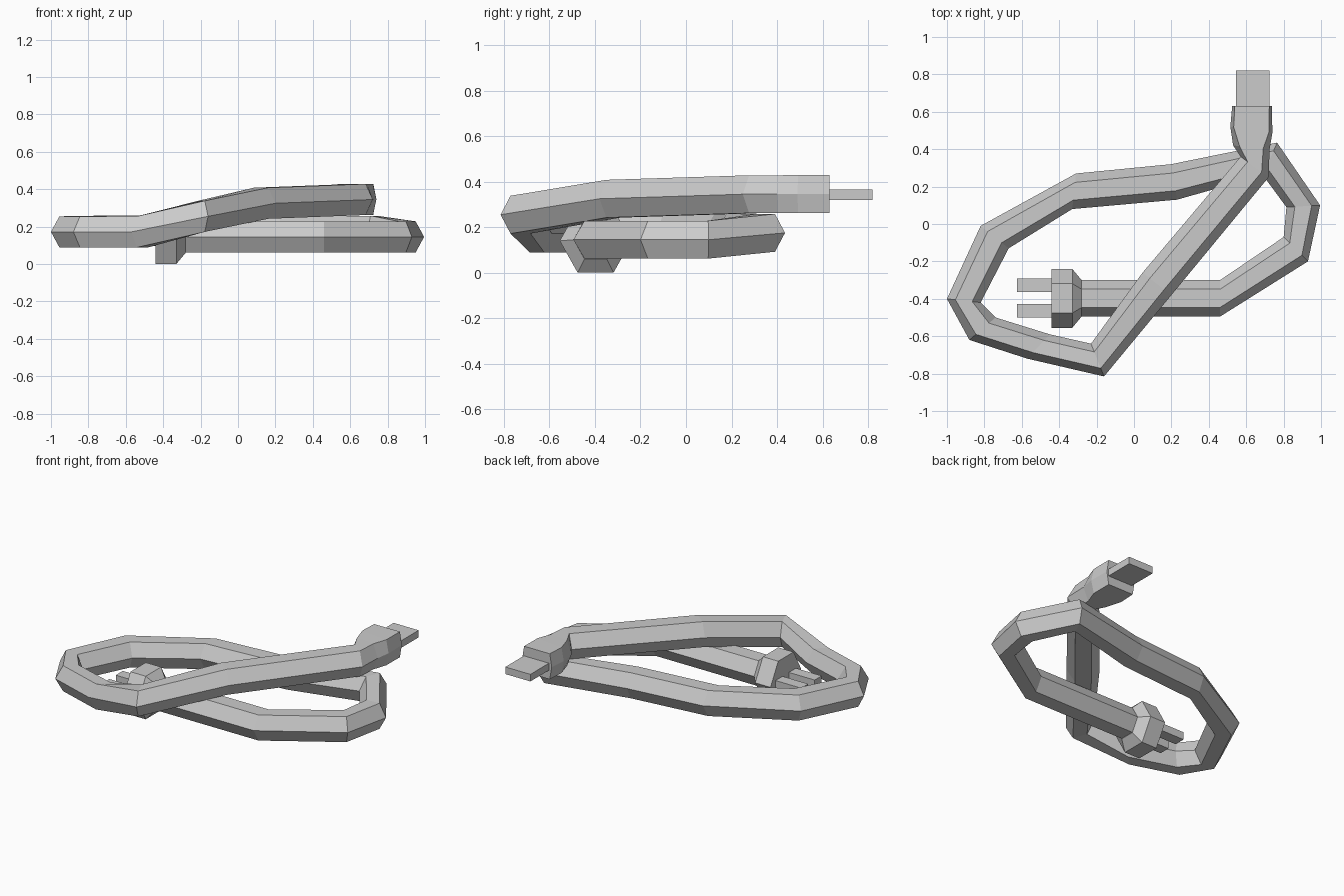
import bpy, bmesh
from mathutils import Vector


def make_object(name, bm):
    bmesh.ops.recalc_face_normals(bm, faces=bm.faces[:])
    mesh = bpy.data.meshes.new(name)
    bm.to_mesh(mesh)
    bm.free()
    ob = bpy.data.objects.new(name, mesh)
    bpy.context.collection.objects.link(ob)
    return ob


def hex_tube(name, rings):
    """Loft six-sided rings: (outer x, y, inner x, y, z, half height, flat ratio)."""
    bm = bmesh.new()
    loops = []
    for ox, oy, ix, iy, z, h, f in rings:
        o, i = Vector((ox, oy, z)), Vector((ix, iy, z))
        c, r, up = (o + i) / 2, (o - i) / 2, Vector((0, 0, h))
        pts = (c + r, c + r * f + up, c - r * f + up,
               c - r, c - r * f - up, c + r * f - up)
        loops.append([bm.verts.new(p) for p in pts])
    for a, b in zip(loops, loops[1:]):
        for k in range(6):
            n = (k + 1) % 6
            bm.faces.new((a[k], a[n], b[n], b[k]))
    bm.faces.new(loops[0])
    bm.faces.new(loops[-1])
    return make_object(name, bm)


def box(name, lo, hi):
    bm = bmesh.new()
    bmesh.ops.create_cube(bm, size=1)
    for v in bm.verts:
        v.co = [(l + h) / 2 + c * (h - l) for l, h, c in zip(lo, hi, v.co)]
    return make_object(name, bm)


# Coiled cord, from plug round the loop to the connector
path = [
    (-0.28, -0.495, -0.28, -0.30, 0.145),
    (0.46, -0.495, 0.46, -0.30, 0.145),
    (0.93, -0.20, 0.80, -0.07, 0.145),
    (0.995, 0.10, 0.815, 0.09, 0.145),
    (0.765, 0.435, 0.69, 0.26, 0.175),
    (0.20, 0.32, 0.23, 0.13, 0.175),
    (-0.31, 0.27, -0.33, 0.08, 0.18),
    (-0.82, -0.01, -0.67, -0.13, 0.175),
    (-1.00, -0.40, -0.82, -0.42, 0.172),
    (-0.88, -0.62, -0.74, -0.50, 0.172),
    (-0.57, -0.72, -0.45, -0.59, 0.172),
    (-0.16, -0.815, -0.23, -0.64, 0.255),
    (0.20, -0.38, 0.046, -0.26, 0.325),
    (0.72, 0.25, 0.57, 0.36, 0.345),
]
hex_tube("cord", [p + (0.083, 0.5) for p in path])

# Flat connector housing and its blade
hex_tube("connector_housing", [
    (0.72, 0.25, 0.57, 0.36, 0.345, 0.083, 0.5),
    (0.725, 0.40, 0.53, 0.42, 0.345, 0.083, 0.65),
    (0.74, 0.49, 0.515, 0.52, 0.346, 0.083, 0.84),
    (0.737, 0.63, 0.525, 0.63, 0.346, 0.083, 0.87),
])
box("connector_blade", (0.545, 0.60, 0.32), (0.725, 0.82, 0.366))

# Mains plug body and two prongs
hex_tube("plug_body", [
    (-0.44, -0.555, -0.44, -0.24, 0.14, 0.14, 0.5),
    (-0.33, -0.555, -0.33, -0.24, 0.14, 0.14, 0.5),
    (-0.28, -0.495, -0.28, -0.30, 0.145, 0.085, 0.5),
])
for n, y in enumerate((-0.465, -0.327)):
    box(f"plug_prong_{n + 1}", (-0.625, y - 0.036, 0.115), (-0.42, y + 0.036, 0.165))
